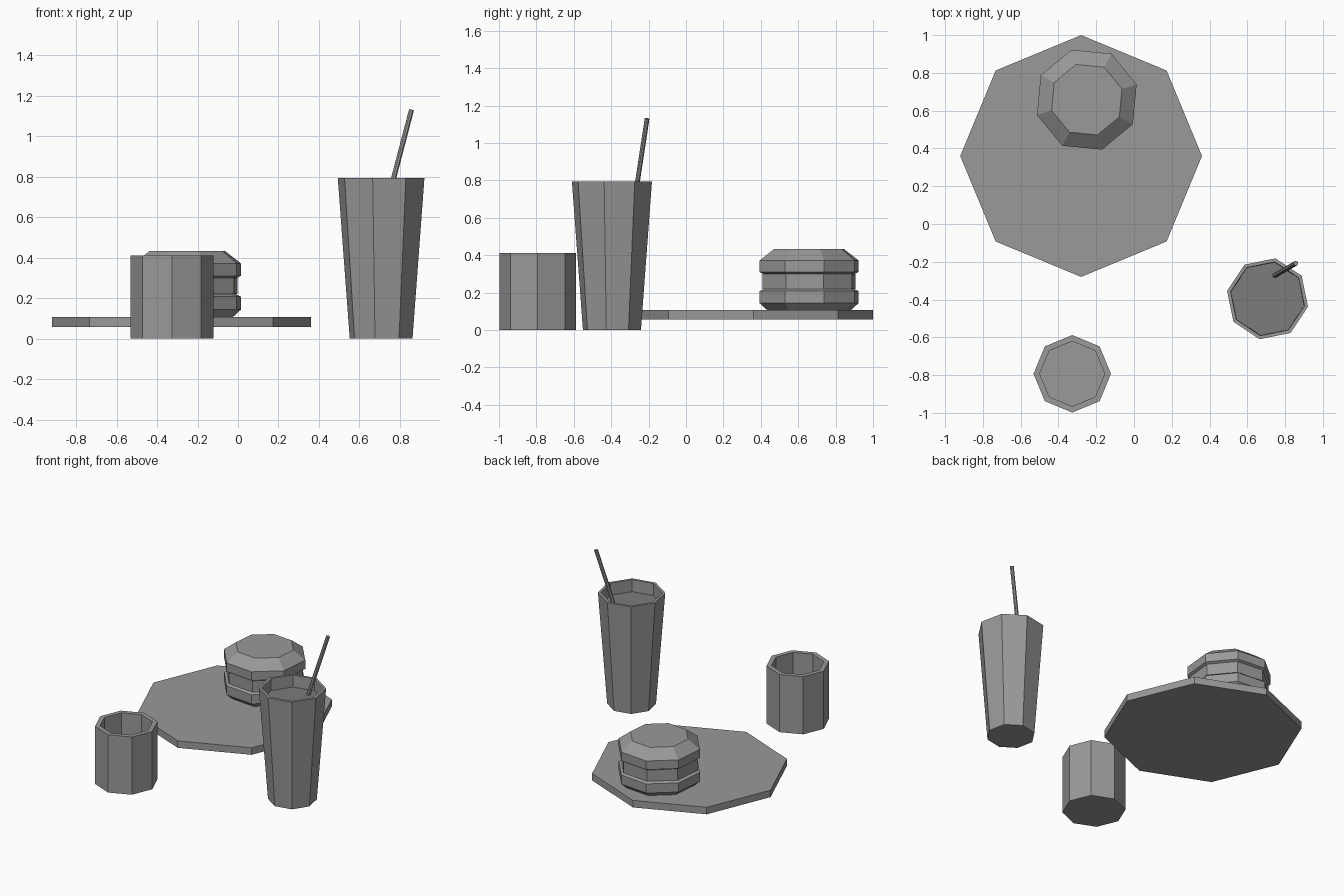
import bpy, bmesh, math
from mathutils import Vector

if "Cube" in bpy.data.objects:
    bpy.data.objects.remove(bpy.data.objects["Cube"])


def grey(name, value):
    mat = bpy.data.materials.new(name)
    mat.diffuse_color = (value, value, value, 1)
    mat.use_nodes = True
    mat.node_tree.nodes["Principled BSDF"].inputs["Base Color"].default_value = mat.diffuse_color
    return mat


dark_grey = grey("dark_grey", 0.32)
drink_grey = grey("drink_grey", 0.2)


def lathe(name, centre, profile, turn=0.0, sides=8, mat=dark_grey):
    """Spin a list of (radius, z) into a closed flat-faced solid with capped ends."""
    bm = bmesh.new()
    rings = []
    for r, z in profile:
        ring = []
        for i in range(sides):
            a = math.radians(turn) + 2 * math.pi * i / sides
            ring.append(bm.verts.new((r * math.cos(a), r * math.sin(a), z)))
        rings.append(ring)
    for low, high in zip(rings, rings[1:]):
        for i in range(sides):
            j = (i + 1) % sides
            bm.faces.new((low[i], low[j], high[j], high[i]))
    bm.faces.new(rings[0][::-1])
    bm.faces.new(rings[-1])
    bmesh.ops.recalc_face_normals(bm, faces=bm.faces)
    mesh = bpy.data.meshes.new(name)
    bm.to_mesh(mesh)
    bm.free()
    mesh.materials.append(mat)
    obj = bpy.data.objects.new(name, mesh)
    obj.location = (centre[0], centre[1], 0)
    bpy.context.collection.objects.link(obj)
    return obj


# Octagonal plate
lathe("plate", (-0.28, 0.36), [(0.64, 0.057), (0.64, 0.107)])

# Burger: bottom bun, patty, top bun
burger = (-0.25, 0.658)
lathe("bottom_bun", burger,
      [(0.235, 0.107), (0.276, 0.143), (0.276, 0.208), (0.245, 0.222)], 17)
lathe("patty", burger, [(0.26, 0.22), (0.26, 0.30)], 17)
lathe("top_bun", burger,
      [(0.25, 0.297), (0.276, 0.31), (0.276, 0.372), (0.195, 0.433)], 17)

# Short open cup
lathe("short_cup", (-0.327, -0.793),
      [(0.205, 0), (0.205, 0.412), (0.172, 0.412), (0.172, 0.05)])

# Tall tapered glass and the drink inside it
glass = (0.707, -0.396)
lathe("tall_glass", glass,
      [(0.158, 0), (0.218, 0.793), (0.199, 0.793), (0.197, 0.69)], -11)
lathe("drink", glass, [(0.19, 0.68), (0.197, 0.708)], -11, mat=drink_grey)

# Leaning straw
start, end = Vector((0.737, -0.278, 0.67)), Vector((0.857, -0.208, 1.13))
axis = end - start
bpy.ops.mesh.primitive_cylinder_add(vertices=8, radius=0.013, depth=axis.length,
                                    location=(start + end) / 2)
straw = bpy.context.object
straw.name = "straw"
straw.rotation_euler = axis.to_track_quat('Z', 'Y').to_euler()
straw.data.materials.append(dark_grey)
